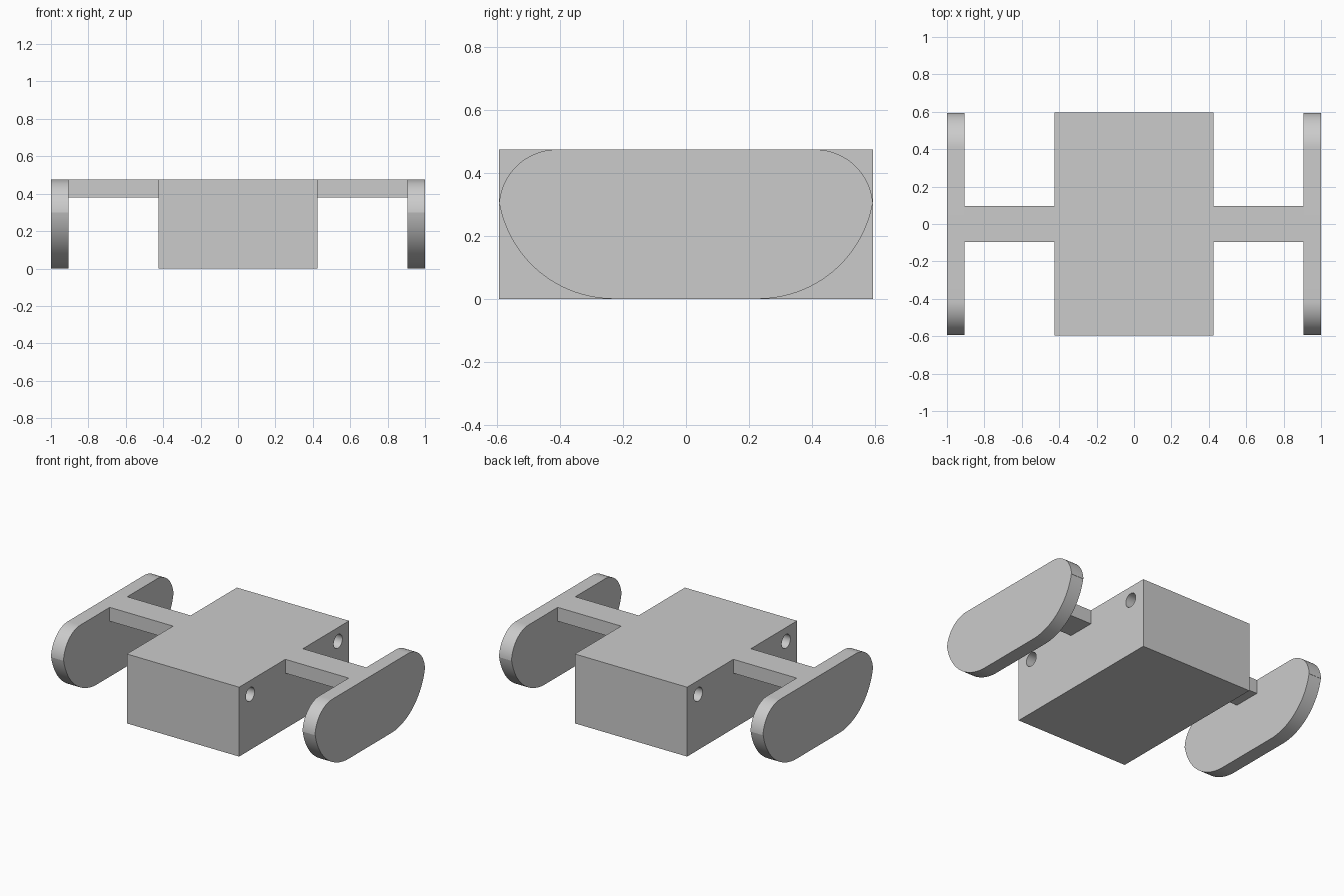
import bpy
import math
from mathutils import Vector

if "Cube" in bpy.data.objects:
    bpy.data.objects.remove(bpy.data.objects["Cube"], do_unlink=True)

# Overall sizes
TOP = 0.475
HALF_LENGTH = 0.595
BODY_HALF_WIDTH = 0.425
PLATE_INNER, PLATE_OUTER = 0.905, 1.0
ARM_HALF_DEPTH, ARM_BOTTOM = 0.095, 0.38
HOLE_Y, HOLE_Z, HOLE_RADIUS = 0.475, 0.38, 0.047

grey = bpy.data.materials.new("plain_grey")
grey.use_nodes = True
colour = (0.6, 0.6, 0.6, 1)
grey.diffuse_color = colour
grey.node_tree.nodes["Principled BSDF"].inputs["Base Color"].default_value = colour


def select_only(obj):
    bpy.ops.object.select_all(action="DESELECT")
    obj.select_set(True)
    bpy.context.view_layer.objects.active = obj


def prism(name, outline, x0, x1):
    """Extrude a counter-clockwise (y, z) outline from x0 to x1."""
    n = len(outline)
    verts = [(x, y, z) for x in (x0, x1) for y, z in outline]
    faces = [tuple(reversed(range(n))), tuple(range(n, 2 * n))]
    faces += [(i, (i + 1) % n, n + (i + 1) % n, n + i) for i in range(n)]
    mesh = bpy.data.meshes.new(name)
    mesh.from_pydata(verts, [], faces)
    mesh.materials.append(grey)
    obj = bpy.data.objects.new(name, mesh)
    bpy.context.collection.objects.link(obj)
    return obj


def rectangle(y, z0, z1):
    return [(-y, z0), (y, z0), (y, z1), (-y, z1)]


def arc(cy, cz, radius, start, end, steps):
    angles = [math.radians(start + (end - start) * i / steps) for i in range(steps + 1)]
    return [(cy + radius * math.cos(a), cz + radius * math.sin(a)) for a in angles]


def smooth(obj):
    select_only(obj)
    bpy.ops.object.shade_smooth_by_angle(angle=math.radians(30))


# Central block with two cross holes
body = prism("body", rectangle(HALF_LENGTH, 0, TOP), -BODY_HALF_WIDTH, BODY_HALF_WIDTH)
for y in (-HOLE_Y, HOLE_Y):
    bpy.ops.mesh.primitive_cylinder_add(vertices=40, radius=HOLE_RADIUS, depth=2,
                                        location=(0, y, HOLE_Z),
                                        rotation=(0, math.pi / 2, 0))
    cutter = bpy.context.object
    cutter.name = "hole_cutter"
    cutter.hide_render = True
    cutter.data.materials.append(grey)
    select_only(body)
    cut = body.modifiers.new("hole", "BOOLEAN")
    cut.operation = "DIFFERENCE"
    cut.solver = "EXACT"
    cut.object = cutter
    bpy.ops.object.modifier_apply(modifier=cut.name)
    bpy.data.objects.remove(cutter, do_unlink=True)
smooth(body)

# Side plate outline: wide lower curve, tighter upper curve, mirrored in y
half = arc(0.23, 0.37, 0.37, -90, -11, 24) + arc(0.41, 0.29, 0.185, 3, 90, 24)
outline = half + [(-y, z) for y, z in reversed(half)]

# Arms and side plates on both sides
for side, sign in (("left", 1), ("right", -1)):
    inner, outer = sorted((sign * BODY_HALF_WIDTH, sign * PLATE_INNER))
    prism(side + "_arm", rectangle(ARM_HALF_DEPTH, ARM_BOTTOM, TOP), inner, outer)
    inner, outer = sorted((sign * PLATE_INNER, sign * PLATE_OUTER))
    smooth(prism(side + "_side_plate", outline, inner, outer))
